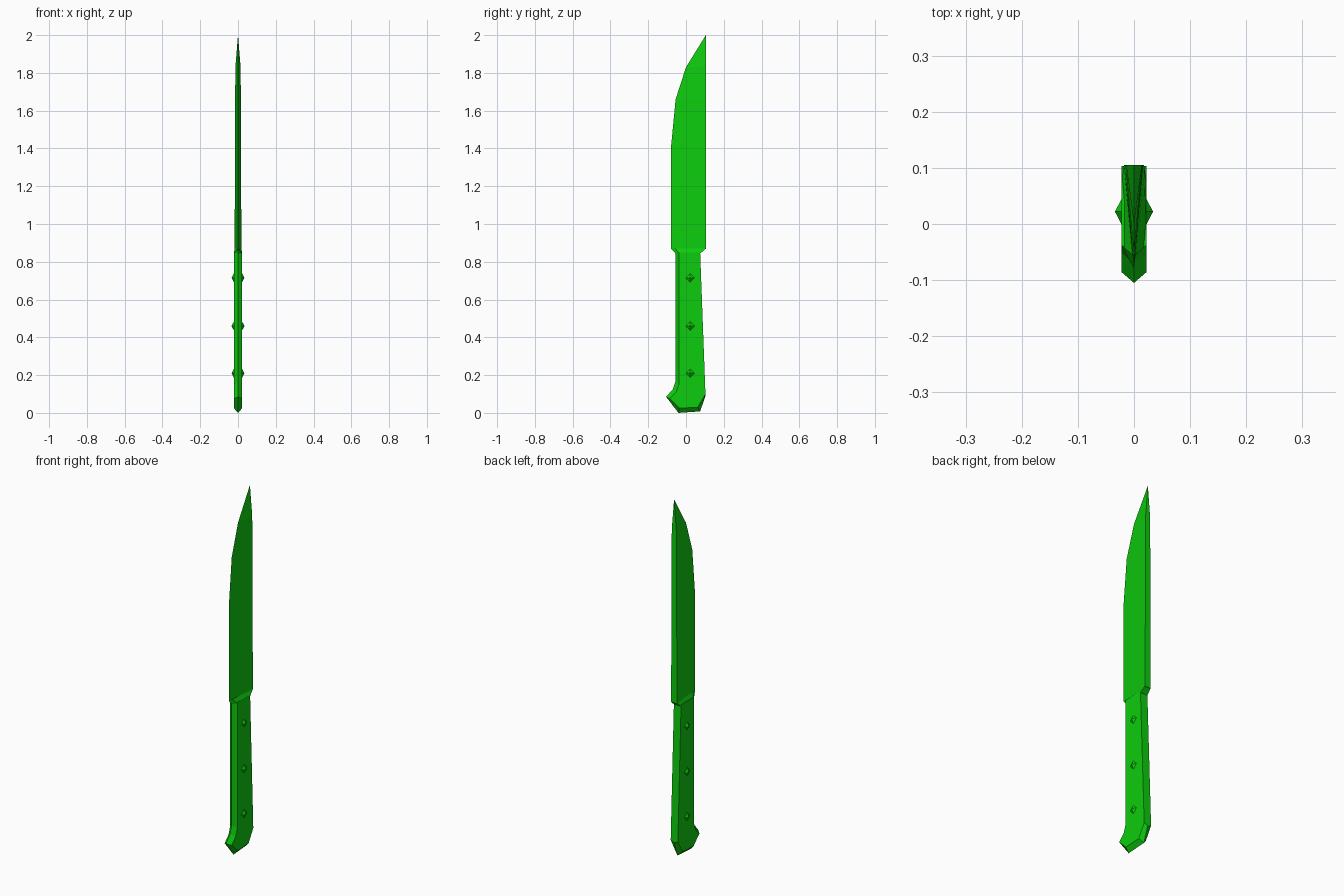
import bpy, bmesh
from math import pi
from mathutils import Matrix

cube = bpy.data.objects.get("Cube")
if cube:
    bpy.data.objects.remove(cube, do_unlink=True)

COLOUR = (0.004, 0.604, 0.004, 1.0)
green = bpy.data.materials.new("bright_green")
green.use_nodes = True
green.diffuse_color = COLOUR
green.node_tree.nodes["Principled BSDF"].inputs["Base Color"].default_value = COLOUR


def finish(bm, name):
    bmesh.ops.remove_doubles(bm, verts=bm.verts, dist=0.0005)
    bmesh.ops.recalc_face_normals(bm, faces=bm.faces)
    mesh = bpy.data.meshes.new(name)
    bm.to_mesh(mesh)
    bm.free()
    mesh.materials.append(green)
    obj = bpy.data.objects.new(name, mesh)
    bpy.context.collection.objects.link(obj)
    return obj


def loft(name, loops):
    """Join closed loops of points in order and cap both ends."""
    bm = bmesh.new()
    rings = [[bm.verts.new(p) for p in loop] for loop in loops]
    n = len(rings[0])
    for a, b in zip(rings, rings[1:]):
        for i in range(n):
            j = (i + 1) % n
            bm.faces.new((a[i], a[j], b[j], b[i]))
    bm.faces.new(rings[0])
    bm.faces.new(rings[-1])
    return finish(bm, name)


# Blade: wedge sections as (z, cutting edge y, spine y, half spine width)
sections = [
    (0.868, -0.08, 0.105, 0.018),
    (1.40, -0.08, 0.105, 0.016),
    (1.66, -0.055, 0.105, 0.015),
    (1.83, 0.0, 0.105, 0.014),
    (2.0, 0.105, 0.105, 0.0),
]
loft("blade", [[(0, edge, z), (w, spine, z), (-w, spine, z)]
               for z, edge, spine, w in sections])

# Shoulder: slopes from the blade root down to the handle top
loft("shoulder", [
    [(0, -0.055, 0.843), (0.022, -0.038, 0.843), (0.022, 0.075, 0.843),
     (-0.022, 0.075, 0.843), (-0.022, -0.038, 0.843)],
    [(0, -0.08, 0.87), (0.003, -0.055, 0.87), (0.018, 0.105, 0.87),
     (-0.018, 0.105, 0.87), (-0.003, -0.055, 0.87)],
])

# Handle: central ridge outline and flat side outline, both as (y, z)
ridge = [(-0.055, 0.85), (-0.055, 0.17), (-0.07, 0.125), (-0.105, 0.085),
         (-0.04, 0.0), (0.075, 0.008), (0.103, 0.09), (0.075, 0.85)]
side = [(-0.038, 0.85), (-0.038, 0.15), (-0.052, 0.11), (-0.086, 0.075),
        (-0.036, 0.025), (0.062, 0.03), (0.103, 0.10), (0.075, 0.85)]
HALF = 0.022
loft("handle", [[(x, y, z) for y, z in outline]
                for x, outline in ((-HALF, side), (0, ridge), (HALF, side))])

# Rivets: pointed four-sided studs through the handle
for label, z in (("lower", 0.21), ("middle", 0.46), ("upper", 0.715)):
    for hand, s in (("left", 1), ("right", -1)):
        bm = bmesh.new()
        bmesh.ops.create_cone(
            bm, cap_ends=True, segments=4, radius1=0.025, radius2=0, depth=0.013,
            matrix=Matrix.Translation((s * 0.0275, 0.022, z))
            @ Matrix.Rotation(s * pi / 2, 4, 'Y'))
        finish(bm, f"{label}_{hand}_rivet")
